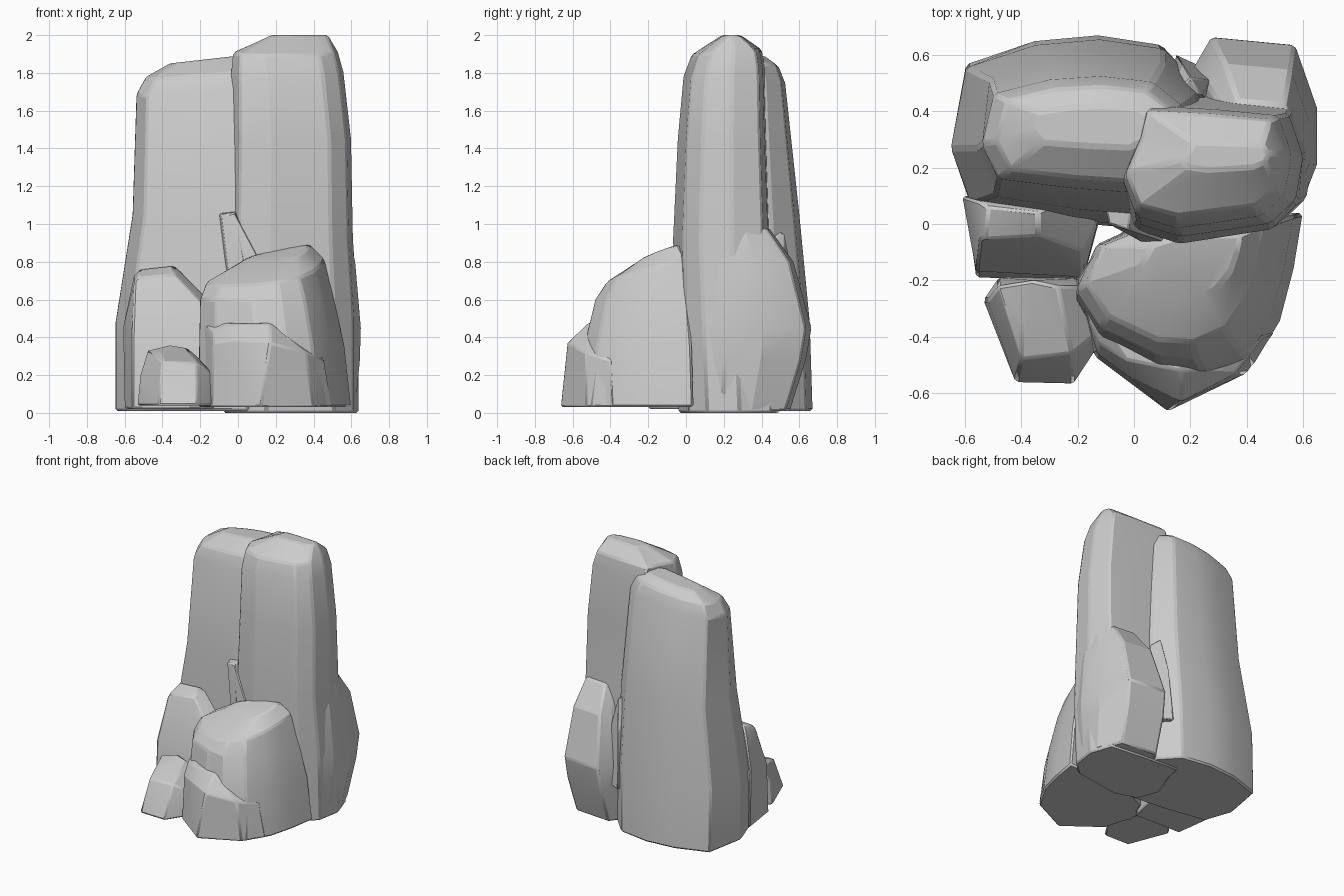
import bpy, bmesh
from math import radians


def finish(name, bm, bevel):
    bmesh.ops.recalc_face_normals(bm, faces=bm.faces[:])
    me = bpy.data.meshes.new(name)
    bm.to_mesh(me)
    bm.free()
    ob = bpy.data.objects.new(name, me)
    bpy.context.collection.objects.link(ob)
    m = ob.modifiers.new("worn_edges", 'BEVEL')
    m.width, m.segments, m.limit_method = bevel, 1, 'ANGLE'
    m.angle_limit = radians(22)
    bpy.ops.object.select_all(action='DESELECT')
    ob.select_set(True)
    bpy.context.view_layer.objects.active = ob
    bpy.ops.object.shade_smooth_by_angle(angle=radians(20))
    return ob


def column(name, outline, levels, bevel=0.012):
    """Loft a unit outline through levels (z, x0, x1, y0, y1, tilt_x, tilt_y)."""
    bm = bmesh.new()
    rings = []
    for z, x0, x1, y0, y1, tx, ty in levels:
        rings.append([bm.verts.new((x0 + u * (x1 - x0), y0 + v * (y1 - y0),
                                    z + tx * (u - .5) + ty * (v - .5))) for u, v in outline])
    n = len(outline)
    for a, b in zip(rings, rings[1:]):
        for i in range(n):
            j = (i + 1) % n
            bm.faces.new((a[i], a[j], b[j], b[i]))
    bm.faces.new(rings[0][::-1])
    bm.faces.new(rings[-1])
    return finish(name, bm, bevel)


def boulder(name, pts, bevel=0.01):
    """Faceted rock: convex hull of its corner points."""
    bm = bmesh.new()
    for p in pts:
        bm.verts.new(p)
    r = bmesh.ops.convex_hull(bm, input=bm.verts[:])
    junk = list({v for v in r["geom_interior"] + r["geom_unused"]
                 if isinstance(v, bmesh.types.BMVert)})
    bmesh.ops.delete(bm, geom=junk, context='VERTS')
    bmesh.ops.dissolve_limit(bm, angle_limit=radians(6), verts=bm.verts[:], edges=bm.edges[:])
    return finish(name, bm, bevel)


# Tall left pillar
column("left_pillar",
       [(.08, .12), (.45, .04), (.78, 0), (1, .3), (.98, .74), (.83, .95),
        (.58, 1), (.33, .97), (.06, .85), (0, .42)],
       [(.01, -.65, .25, -.02, .67, 0, 0), (.48, -.65, .26, -.01, .655, 0, 0),
        (1.05, -.56, .24, .03, .60, 0, 0), (1.72, -.54, .19, .11, .525, .06, .04),
        (1.81, -.49, .15, .15, .49, .06, .04), (1.875, -.36, .08, .27, .42, .05, 0)])

# Tall right pillar
column("right_pillar",
       [(.08, .1), (.32, 0), (.82, .1), (.96, .28), (1, .6), (.92, .92),
        (.55, .97), (.14, 1), (.1, .75), (0, .4)],
       [(.0, -.08, .64, -.04, .50, 0, 0), (.5, -.08, .64, -.06, .48, 0, 0),
        (.92, -.05, .61, -.07, .45, 0, 0), (1.45, -.04, .60, -.045, .43, 0, 0),
        (1.8, -.04, .56, -.015, .42, 0, .05), (1.91, -.03, .53, .03, .40, 0, .03),
        (2.0, .17, .48, .19, .29, 0, 0)])

# Low shoulder behind the right pillar
column("back_shoulder",
       [(0, 0), (.9, 0), (1, .2), (1, .55), (.82, .95), (.15, 1), (0, .8)],
       [(.01, .2, .62, .1, .55, 0, 0), (.28, .2, .645, .1, .635, 0, 0),
        (.45, .21, .65, .1, .665, 0, 0), (.8, .27, .62, .12, .57, 0, 0),
        (.98, .33, .58, .15, .44, 0, 0)])

# Large front boulder
column("front_boulder",
       [(0, .5), (.12, .22), (.4, .02), (.6, 0), (.78, .12), (.9, .38),
        (.96, .68), (1, 1), (.4, 1), (.1, .82)],
       [(.03, -.21, .60, -.58, .04, 0, 0), (.35, -.21, .565, -.54, .03, 0, 0),
        (.6, -.205, .51, -.48, .01, 0, 0), (.73, -.17, .46, -.42, 0, .08, .09),
        (.835, .03, .38, -.24, -.04, .06, .06)])

# Low ledge in front of the boulder
boulder("front_ledge", [
    (-.21, -.2, .03), (-.14, -.47, .03), (.12, -.665, .03), (.2, -.63, .03), (.4, -.53, .03), (.5, -.38, .03),
    (-.13, -.46, .36), (-.02, -.54, .38), (.17, -.63, .37), (.36, -.53, .32), (.46, -.4, .28),
    (-.2, -.22, .49), (-.13, -.42, .43), (-.03, -.48, .47), (.17, -.52, .475), (.2, -.3, .45)])

# Pointed knob between boulder and left rock
boulder("middle_knob", [
    (-.21, -.2, .03), (0, -.4, .03), (0, 0, .03), (-.2, -.2, .57), (-.19, -.26, .5),
    (-.12, -.08, .68), (.02, -.05, .76), (.05, -.3, .62), (0, -.36, .5)])

# Left front rock
boulder("left_rock", [
    (-.6, .1, .02), (-.56, -.19, .02), (-.18, -.2, .02), (-.1, .1, .02),
    (-.56, -.17, .4), (-.18, -.19, .4), (-.61, .1, .45),
    (-.55, -.06, .68), (-.55, .08, .73), (-.52, .06, .76), (-.34, .04, .78), (-.34, -.04, .735),
    (-.53, -.05, .72), (-.18, -.1, .57), (-.13, .0, .57), (-.2, .1, .65)])

# Small outlying rock
boulder("small_rock", [
    (-.535, -.27, .04), (-.42, -.565, .04), (-.215, -.57, .04), (-.13, -.44, .04), (-.13, -.19, .04),
    (-.48, -.19, .04), (-.52, -.27, .2), (-.4, -.48, .27), (-.22, -.46, .27), (-.145, -.4, .22),
    (-.48, -.22, .33), (-.36, -.2, .36), (-.27, -.22, .345), (-.4, -.38, .31), (-.28, -.36, .31),
    (-.15, -.22, .24)])

# Thin shards wedged between the pillars, front and back
boulder("front_shard", [
    (-.11, .1, 1.06), (-.01, .08, 1.07), (-.09, -.0, 1.05), (-.02, -.02, 1.06),
    (.04, -.07, .75), (.16, -.08, .72), (.02, .1, .7), (.18, .1, .7),
    (.05, -.07, .03), (.2, -.07, .03), (.0, .1, .03), (.2, .1, .03)], .006)
boulder("back_shard", [
    (.13, .45, .98), (.2, .52, .95), (.24, .46, .92), (.17, .57, .7), (.27, .51, .72),
    (.15, .6, .3), (.28, .54, .3), (.28, .42, .3), (.12, .42, .3)], .006)
